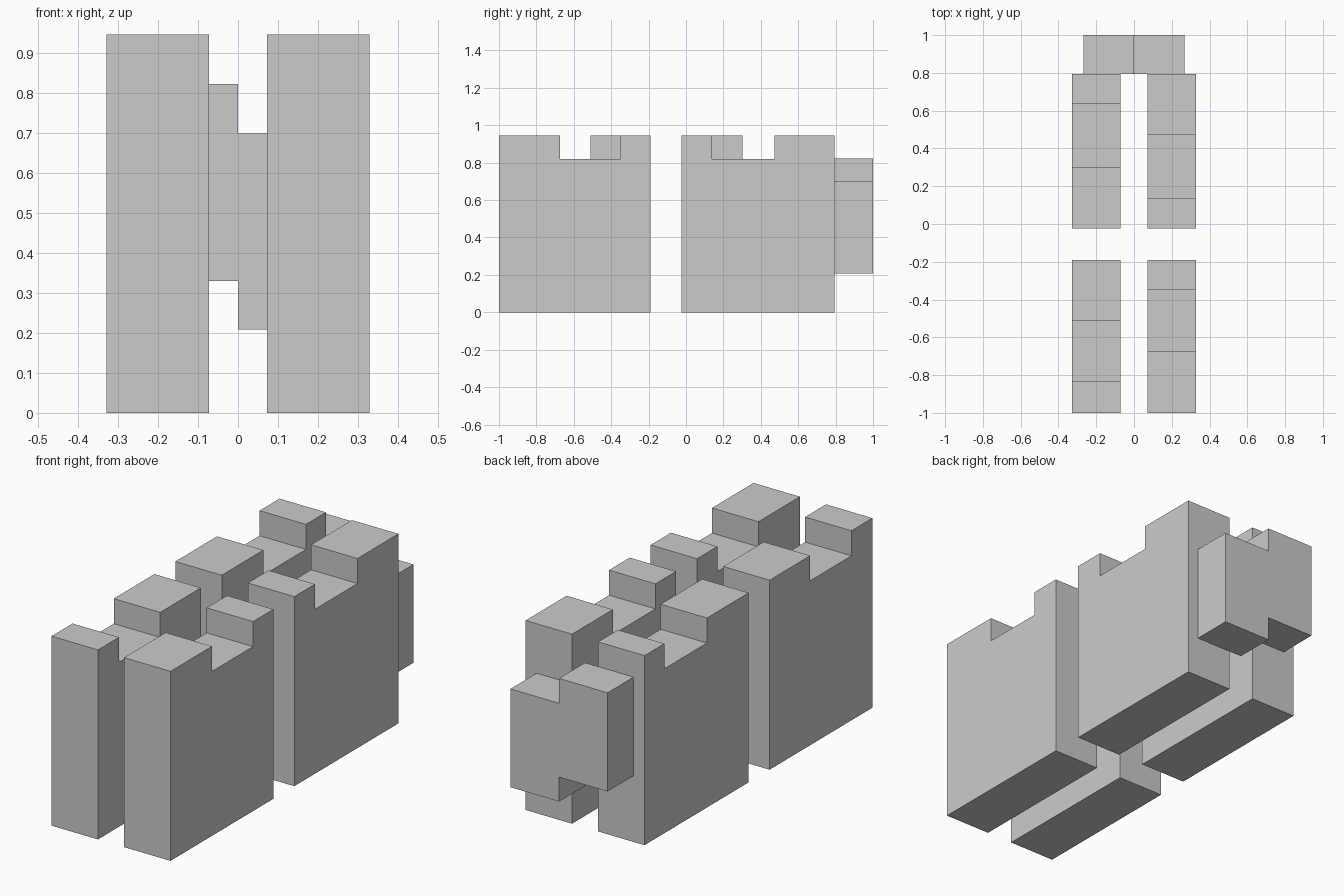
import bpy, bmesh
from mathutils import Vector

if "Cube" in bpy.data.objects:
    bpy.data.objects.remove(bpy.data.objects["Cube"])

TOP, NOTCH = 0.945, 0.82
INNER, OUTER = 0.072, 0.328


def prism(name, outline, extrude):
    """Extrude a flat outline of 3D points along a vector into a solid."""
    bm = bmesh.new()
    face = bm.faces.new([bm.verts.new(p) for p in outline])
    res = bmesh.ops.extrude_face_region(bm, geom=[face], use_keep_orig=True)
    verts = [v for v in res["geom"] if isinstance(v, bmesh.types.BMVert)]
    bmesh.ops.translate(bm, verts=verts, vec=Vector(extrude))
    bmesh.ops.recalc_face_normals(bm, faces=bm.faces)
    mesh = bpy.data.meshes.new(name)
    bm.to_mesh(mesh)
    bm.free()
    obj = bpy.data.objects.new(name, mesh)
    bpy.context.collection.objects.link(obj)
    return obj


def notched_wall(name, x, y0, y1, n0, n1):
    """Tall slab running along y with one rectangular notch in its top."""
    profile = [(y0, 0), (y1, 0), (y1, TOP), (n1, TOP), (n1, NOTCH),
               (n0, NOTCH), (n0, TOP), (y0, TOP)]
    prism(name, [(x, y, z) for y, z in profile], (OUTER - INNER, 0, 0))


# Four notched walls: name, left x, y range, notch range
for name, x, *ys in [
    ("front_left_wall", -OUTER, -1.0, -0.19, -0.835, -0.51),
    ("front_right_wall", INNER, -1.0, -0.19, -0.673, -0.35),
    ("back_left_wall", -OUTER, -0.025, 0.795, 0.303, 0.638),
    ("back_right_wall", INNER, -0.025, 0.795, 0.138, 0.473),
]:
    notched_wall(name, x, *ys)

# Stepped end block joining the two back walls
step = [(-0.268, 0.33), (0, 0.33), (0, 0.208), (0.268, 0.208),
        (0.268, 0.698), (0, 0.698), (0, 0.822), (-0.268, 0.822)]
prism("end_connector", [(x, 0.795, z) for x, z in step], (0, 0.205, 0))
